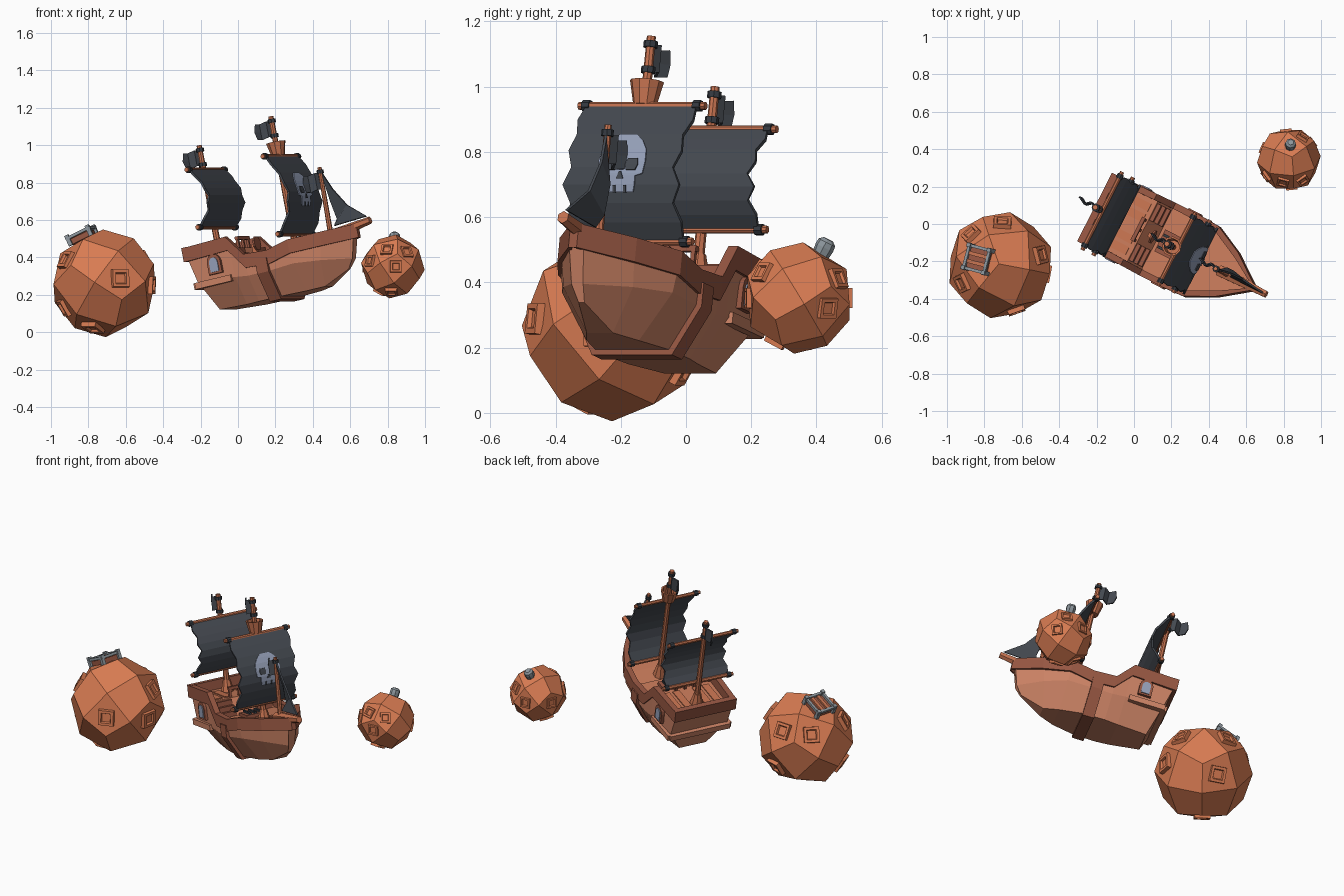
import bpy, bmesh, math
from mathutils import Matrix, Vector

if "Cube" in bpy.data.objects:
    bpy.data.objects.remove(bpy.data.objects["Cube"])

def mat(name, r, g, b):
    m = bpy.data.materials.new(name)
    m.diffuse_color = (r, g, b, 1)
    m.use_nodes = True
    m.node_tree.nodes["Principled BSDF"].inputs["Base Color"].default_value = m.diffuse_color
    return m

ROCK = mat("orange rock", .69, .20, .085)
HULL = mat("hull wood", .60, .225, .13)
DECK = mat("deck wood", .56, .19, .10)
RAIL = mat("dark rail wood", .31, .095, .055)
SPAR = mat("spar wood", .56, .17, .08)
CLOTH = mat("slate cloth", .058, .066, .08)
IRON = mat("black iron", .035, .042, .052)
PALE = mat("pale blue", .30, .35, .48)
GREY = mat("grey metal", .27, .31, .34)

# ship frame: x forward, y to port, z up; yawed to the viewer's right and pitched up
SHIP = (Matrix.Translation((.093, -.064, .3)) @ Matrix.Rotation(math.radians(-27), 4, 'Z')
        @ Matrix.Rotation(math.radians(-12), 4, 'Y'))

def finish(name, bm, mats, M=SHIP, thick=0, pick=None):
    bmesh.ops.recalc_face_normals(bm, faces=bm.faces)
    if pick:
        for f in bm.faces:
            f.material_index = pick(f)
    me = bpy.data.meshes.new(name)
    bm.to_mesh(me)
    bm.free()
    me.transform(M)
    for m in mats:
        me.materials.append(m)
    ob = bpy.data.objects.new(name, me)
    bpy.context.collection.objects.link(ob)
    if thick:
        s = ob.modifiers.new("thickness", 'SOLIDIFY')
        s.thickness, s.offset = thick, 0
    return ob

def loft(name, rings, mats, M=SHIP, closed=True, thick=0, pick=None):
    """Skin a list of equal-length point rings; closed rings get end caps."""
    bm = bmesh.new()
    vs = [[bm.verts.new(p) for p in r] for r in rings]
    n = len(rings[0])
    for a, b in zip(vs, vs[1:]):
        for i in range(n if closed else n - 1):
            j = (i + 1) % n
            bm.faces.new((a[i], a[j], b[j], b[i]))
    if closed:
        bm.faces.new(vs[0])
        bm.faces.new(vs[-1])
    return finish(name, bm, mats, M, thick, pick)

def rod(name, p, q, r1, r2, m, n=8, M=SHIP):
    p, q = Vector(p), Vector(q)
    R = (q - p).to_track_quat('Z', 'Y').to_matrix()
    ring = lambda c, r: [c + R @ Vector((r * math.cos(t), r * math.sin(t), 0))
                         for t in [2 * math.pi * (i + .5) / n for i in range(n)]]
    return loft(name, [ring(p, r1), ring(q, r2)], [m], M)

def box(name, c, s, m, M=SHIP):
    bm = bmesh.new()
    bmesh.ops.create_cube(bm, size=1, matrix=Matrix.Translation(c) @ Matrix.Diagonal((*s, 1)))
    return finish(name, bm, [m], M)

# ---- hull: bottom, chine and deck-edge points per station, mirrored
stations = [((-.20, .09, -.14), (-.25, .19, .02), (-.285, .19, .16)),
            ((-.02, .12, -.15), (-.02, .20, 0), (-.02, .205, .16)),
            ((.06, .13, -.15), (.06, .205, -.01), (.06, .208, .045)),
            ((.20, .125, -.15), (.20, .205, -.01), (.20, .208, .045)),
            ((.33, .09, -.15), (.33, .19, 0), (.33, .20, .07)),
            ((.42, .045, -.145), (.46, .12, -.01), (.48, .125, .08)),
            ((.56, .01, -.08), (.60, .02, -.03), (.635, .025, .10))]
rings = [list(s) + [(x, -y, z) for x, y, z in reversed(s)] for s in stations]
loft("hull", rings, [HULL, DECK], pick=lambda f: 1 if f.normal.z > .5 else 0)

# ---- rails along both sides and across the stern
path = [(-.30, .205, .215), (-.03, .214, .222), (.06, .217, .108), (.20, .217, .10),
        (.33, .21, .13), (.49, .133, .138), (.655, .014, .148)]
for s, side in ((1, "port"), (-1, "starboard")):
    loft(side + "_rail", [[(x, s * y, z), (x, s * y, z - .075), (x, s * max(y - .035, 0), z - .075),
                           (x, s * max(y - .035, 0), z)] for x, y, z in path], [RAIL])
    box(side + "_plank", (-.15, s * .195, 0), (.22, .035, .035), HULL)
    # arched window: frame and glass
    for part, w, h, y0, y1, m in (("window_frame", .04, .07, .185, .216, RAIL),
                                  ("window_glass", .025, .055, .212, .221, PALE)):
        arch = [(-w, -h * .75), (w, -h * .75)] + [
            (w * math.cos(t), h * .2 + w * math.sin(t)) for t in [math.pi * i / 6 for i in range(7)]]
        loft(side + "_" + part, [[(-.123 + a, s * y, .092 + b) for a, b in arch] for y in (y0, y1)], [m])
box("stern_rail", (-.285, 0, .18), (.035, .41, .075), RAIL)
box("stern_plank", (-.255, 0, .0), (.035, .40, .035), HULL)

# ---- band wrapped round the middle of the hull
half = [(.224, .06), (.224, -.014), (.138, -.166)]
outer = half + [(-y, z) for y, z in reversed(half)]
loft("hull_band", [[(x, y, z) for y, z in outer] for x in (.125, .195)], [RAIL])
bpy.data.objects["hull_band"].data.materials[0] = RAIL
box("mid_deck", (.13, 0, .062), (.16, .39, .008), DECK)

# ---- deck fittings: stairs, balustrade, planks and hatch
for i in range(4):
    for y in (-.12, .12):
        box("stair_step", (-.01 + i * .022, y, .14 - i * .03), (.03, .10, .03), RAIL)
box("balustrade", (-.035, 0, .215), (.02, .14, .018), RAIL)
for y in (-.06, 0, .06):
    box("baluster", (-.035, y, .185), (.014, .014, .06), RAIL)
for y in (-.13, -.065, .065, .13):
    box("aft_plank", (-.13, y, .162), (.17, .045, .008), SPAR)
box("hatch_frame", (.12, 0, .07), (.10, .13, .03), RAIL)
for i in range(3):
    box("hatch_bar", (.12, -.035 + i * .035, .09), (.085, .014, .012), IRON)
box("wheel_post", (.03, 0, .12), (.025, .025, .10), SPAR)
rod("wheel", (.04, 0, .17), (.05, 0, .17), .04, .04, RAIL)

# ---- masts, yards, sails and flags
def flag(name, x, z, h):
    cols = [(0, 0, 0), (.03, .014, .006), (.06, -.010, -.004), (.095, .012, .004)]
    loft(name, [[(x - a, b, z + c), (x - a - .012 * (i == 3), b, z + c - h / 2), (x - a, b, z + c - h)]
                for i, (a, b, c) in enumerate(cols)], [CLOTH], closed=False, thick=.008)

def sail_x(x, z0, z1, bulge, z):
    return x + bulge * math.sin(math.pi * ((z - z0) / (z1 - z0)) ** .9)

def mast(name, x, foot, top, z0, z1, halfw, bulge):
    rod(name + "_mast", (x, 0, foot), (x, 0, top), .018, .014, SPAR)
    rod(name + "_mast_foot", (x, 0, foot), (x, 0, foot + .08), .042, .022, SPAR)
    for z in (top - .025, top - .105):
        rod(name + "_mast_cuff", (x, 0, z - .01), (x, 0, z + .01), .022, .022, IRON)
    flag(name + "_flag", x - .01, top - .025, .085)
    for z in (z0, z1):
        rod(name + "_yard", (x + .015, -halfw, z), (x + .015, halfw, z), .012, .012, SPAR)
        for s in (-1, 1):
            rod(name + "_yard_cuff", (x + .015, s * (halfw - .04), z), (x + .015, s * (halfw - .015), z),
                .018, .018, IRON)
    torn = [0, .008, -.012, .012, -.014, .006, -.006, .010, 0]
    rows = []
    for i, t in enumerate(torn):
        z = z0 + (z1 - z0) * i / 8
        w = halfw - .03 + t
        rows.append([(sail_x(x + .017, z0, z1, bulge, z), k * w, z) for k in (-1, -.33, .33, 1)])
    loft(name + "_sail", rows, [CLOTH], closed=False, thick=.012)

mast("main", .268, .05, .816, .17, .595, .218, .09)
mast("aft", -.185, .15, .754, .304, .618, .235, .08)

# crow's nest with a hollow top
ring = lambda r, z: [(.268 + r * math.cos(i * math.pi / 5), r * math.sin(i * math.pi / 5), z) for i in range(10)]
loft("crows_nest", [ring(.036, .60), ring(.053, .675), ring(.043, .675), ring(.036, .63)], [SPAR])

# ---- foremast, bowsprit and jib
rod("foremast", (.488, 0, .08), (.497, 0, .49), .015, .011, SPAR)
rod("foremast_cuff", (.496, 0, .455), (.497, 0, .475), .019, .019, IRON)
flag("fore_flag", .485, .46, .09)
rod("bowsprit", (.44, 0, .11), (.737, 0, .15), .034, .020, SPAR, 6)
loft("jib_sail", [[(.505, 0, .46), (.505, 0, .44)], [(.545, .012, .36), (.51, .03, .30)],
                  [(.61, .015, .26), (.53, .03, .20)], [(.72, 0, .175), (.52, 0, .165)]],
     [CLOTH], closed=False, thick=.01)

# ---- skull emblem: thin plates laid on the main sail
def plate(name, rows, lift, m):
    loft(name, [[(sail_x(.285, .17, .595, .09, z) + lift, a, z),
                 (sail_x(.285, .17, .595, .09, z) + lift, b, z)] for z, a, b in rows],
         [m], closed=False, thick=.005)
plate("skull", [(z, -w, w) for z, w in ((.305, .045), (.33, .05), (.355, .05), (.362, .075), (.40, .08),
                                        (.44, .075), (.47, .055), (.49, .03))], .010, PALE)
for s in (-1, 1):
    plate("skull_eye", [(.372, s * .02, s * .05), (.39, s * .015, s * .058), (.41, s * .022, s * .055)], .014, CLOTH)
    plate("skull_tooth_gap", [(.303, s * .014, s * .022), (.325, s * .014, s * .022)], .014, CLOTH)
plate("skull_nose", [(.345, -.012, .012), (.368, -.003, .003)], .014, CLOTH)

# ---- rocky planets: 24-sided balls with raised square craters
def frame(p, q):
    p, q = Vector(p).normalized(), Vector(q).normalized()
    n = p.cross(q).normalized()
    return Matrix((p, n, p.cross(n))).transposed()

def planet(name, c, r, R, dirs, size):
    bm = bmesh.new()
    bmesh.ops.create_cube(bm, size=2)
    bmesh.ops.subdivide_edges(bm, edges=bm.edges[:], cuts=1, use_grid_fill=True)
    for v in bm.verts:
        v.co = R @ v.co.normalized() * r
    faces = [(f.calc_center_median(), f.calc_center_median().normalized()) for f in bm.faces]
    finish(name, bm, [ROCK], Matrix.Translation(c))
    used = set()
    for d in dirs:
        k = max((i for i in range(24) if i not in used), key=lambda i: faces[i][1].dot(Vector(d).normalized()))
        used.add(k)
        p, n = faces[k]
        M = Matrix.Translation(Vector(c) + p) @ n.to_track_quat('Z', 'Y').to_matrix().to_4x4()
        sq = lambda s, z: [(s * a, s * b, z) for a, b in ((-1, -1), (1, -1), (1, 1), (-1, 1))]
        loft(name + "_crater", [sq(size, -.03), sq(size * .92, size * .4), sq(size * .6, size * .4),
                                sq(size * .5, size * .15)], [ROCK], M)

up_big = Vector((-.42, .11, .90)).normalized()
big_c = Vector((-.715, -.22, .262))
planet("big_planet", big_c, .288,
       frame((.33, -.93, .1), up_big) @ frame((.855, .367, .367), (.367, -.367, -.855)).transposed(),
       [(.33, -.93, .1), (-.82, -.45, .33), (.95, -.2, -.25), (.75, .2, .6), (.24, .68, .65),
        (-.24, -.3, -.9), (-.75, -.2, -.6), (-.75, .65, .1), (.2, .95, -.3)], .05)
up_small = Vector((.05, .45, .88)).normalized()
small_c = Vector((.828, .345, .352))
planet("small_planet", small_c, .172,
       frame((.1, -.97, 0), up_small) @ frame((.855, .367, .367), (-.855, .367, .367)).transposed(),
       [(.1, -.97, 0), (-.7, -.6, .3), (.7, -.65, .3), (.3, -.5, -.8), (.9, .35, -.25), (-.8, .5, .2),
        (0, .9, -.3), (.5, .6, .6), (-.3, -.5, .8), (-.4, .3, -.85)], .033)

# grey knob on the small planet
K = Matrix.Translation(small_c) @ up_small.to_track_quat('Z', 'Y').to_matrix().to_4x4()
disc = lambda r, z: [(r * math.cos(i * math.pi / 4), r * math.sin(i * math.pi / 4), z) for i in range(8)]
loft("small_planet_knob", [disc(.026, .14), disc(.030, .175), disc(.028, .192), disc(.016, .202)], [GREY], K)

# metal-framed hatch on the big planet
B = Matrix.Translation(big_c) @ up_big.to_track_quat('Z', 'Y').to_matrix().to_4x4()
box("planet_hatch_base", (0, 0, .272), (.12, .12, .03), RAIL, B)
for s in (-1, 1):
    box("planet_hatch_bar", (0, s * .062, .298), (.15, .016, .016), GREY, B)
    box("planet_hatch_bar", (s * .062, 0, .298), (.016, .15, .016), GREY, B)
    box("planet_hatch_slat", (s * .022, 0, .294), (.02, .11, .012), SPAR, B)
    for t in (-1, 1):
        box("planet_hatch_post", (s * .062, t * .062, .285), (.022, .022, .06), GREY, B)
